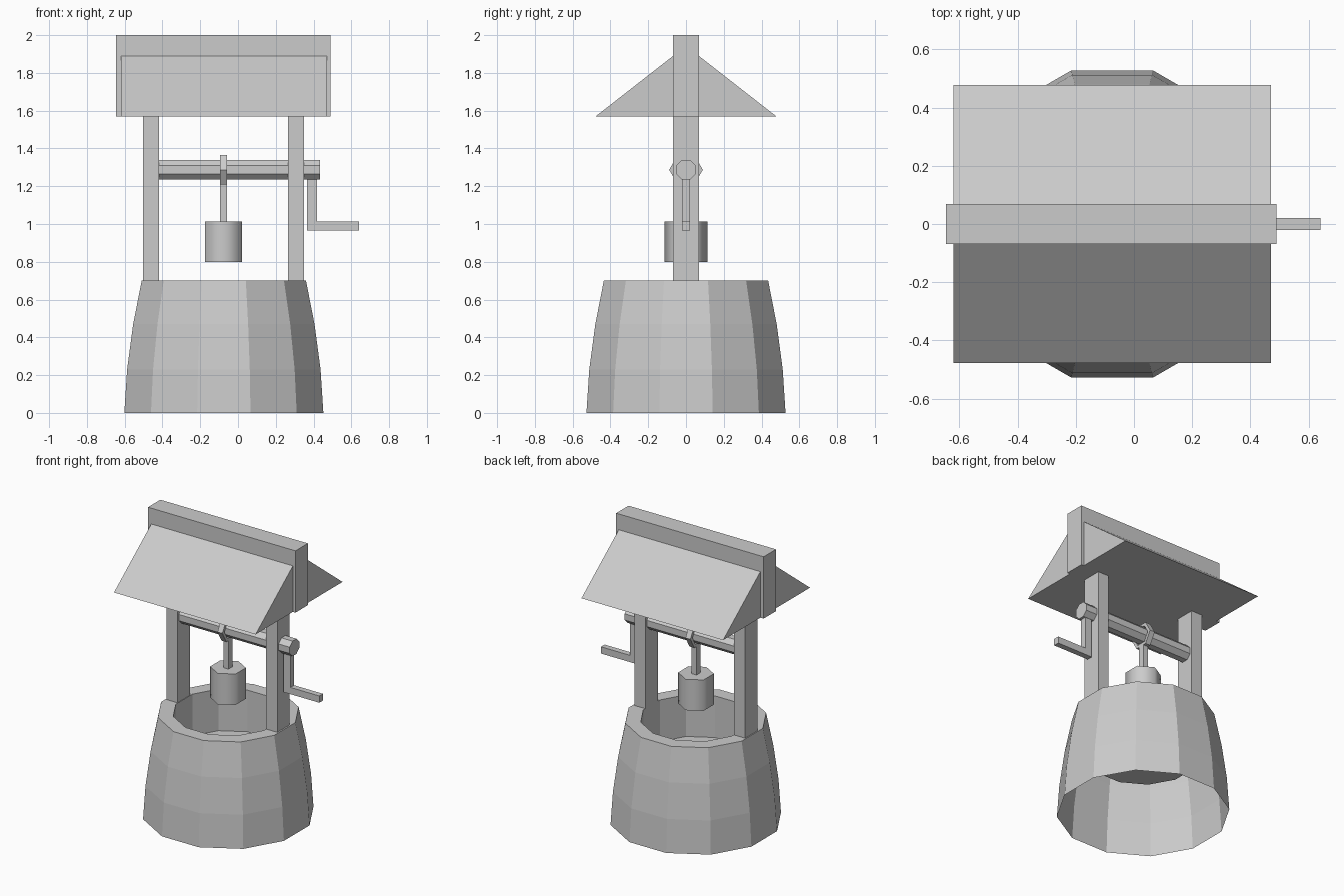
import bpy, math

if "Cube" in bpy.data.objects:
    bpy.data.objects.remove(bpy.data.objects["Cube"])

CX = -0.075  # centre of the well shaft and frame


def make(name, verts, faces, smooth_sides=False):
    me = bpy.data.meshes.new(name)
    me.from_pydata(verts, [], faces)
    if smooth_sides:
        for p in me.polygons:
            p.use_smooth = len(p.vertices) == 4
    ob = bpy.data.objects.new(name, me)
    bpy.context.collection.objects.link(ob)
    return ob


def box(name, x0, x1, y0, y1, z0, z1):
    return prism_y(name, [(x0, z0), (x1, z0), (x1, z1), (x0, z1)], y0, y1)


def prism_y(name, pts, y0, y1):
    # extrude an (x, z) outline along y
    n = len(pts)
    verts = [(x, y, z) for y in (y0, y1) for x, z in pts]
    sides = [(i + n, (i + 1) % n + n, (i + 1) % n, i) for i in range(n)]
    return make(name, verts, [tuple(range(n)), tuple(range(2 * n - 1, n - 1, -1))] + sides)


def prism_x(name, pts, x0, x1):
    # extrude a (y, z) outline along x
    n = len(pts)
    verts = [(x, y, z) for x in (x0, x1) for y, z in pts]
    sides = [(i, (i + 1) % n, (i + 1) % n + n, i + n) for i in range(n)]
    return make(name, verts, [tuple(range(n - 1, -1, -1)), tuple(range(n, 2 * n))] + sides)


def polygon(n, r, turn=0.0):
    return [(r * math.cos(turn + math.tau * i / n), r * math.sin(turn + math.tau * i / n))
            for i in range(n)]


def lathe(name, profile, n, turn, cx, cap_start, cap_end, smooth=False):
    # rings of (corner radius, z) around a vertical axis
    verts = [(cx + x, y, z) for r, z in profile for x, y in polygon(n, r, turn)]
    faces = [(k * n + i, k * n + (i + 1) % n, (k + 1) * n + (i + 1) % n, (k + 1) * n + i)
             for k in range(len(profile) - 1) for i in range(n)]
    if cap_start:
        faces.append(tuple(range(n - 1, -1, -1)))
    if cap_end:
        faces.append(tuple(range(len(verts) - n, len(verts))))
    return make(name, verts, faces, smooth)


# Twelve-sided stone wall, open underneath, with a shallow inner basin
k = 1 / math.cos(math.pi / 12)
wall = [(0.527, 0), (0.512, 0.23), (0.48, 0.47), (0.435, 0.7), (0.34, 0.7), (0.34, 0.41)]
lathe("well_wall", [(r * k, z) for r, z in wall], 12, math.pi / 12, CX, False, True)

# Posts and ridge beam
for side, x0, x1 in (("left", -0.503, -0.418), ("right", 0.265, 0.35)):
    box(side + "_post", x0, x1, -0.068, 0.068, 0.7, 1.58)
box("ridge_beam", -0.645, 0.49, -0.068, 0.068, 1.57, 2.0)

# Gable roof
prism_x("roof", [(-0.478, 1.57), (0.478, 1.57), (0.068, 1.89), (-0.068, 1.89)], -0.62, 0.47)

# Octagonal axle
AZ = 1.287
octagon = polygon(8, 0.0525 / math.cos(math.pi / 8), math.pi / 8)
prism_x("axle", [(y, AZ + z) for y, z in octagon], -0.43, 0.435)

# Crank: arm and handle
prism_y("crank", [(0.365, 0.965), (0.64, 0.965), (0.64, 1.012), (0.418, 1.012),
                  (0.418, 1.25), (0.365, 1.25)], -0.02, 0.02)

# Hexagonal rope loop around the axle
loops = [(x, y, AZ + z) for x, r in ((-0.096, 0.089), (-0.058, 0.089), (-0.058, 0.066), (-0.096, 0.066))
         for y, z in polygon(6, r)]
make("rope_loop", loops, [(a * 6 + i, a * 6 + (i + 1) % 6, (a + 1) % 4 * 6 + (i + 1) % 6, (a + 1) % 4 * 6 + i)
                          for a in range(4) for i in range(6)][::1])

# Hanging rope and hexagonal bucket
box("rope", -0.096, -0.058, -0.022, 0.022, 1.0, 1.225)
lathe("bucket", [(0.113, 0.798), (0.113, 1.013)], 6, math.pi / 6, -0.077, True, True, True)
